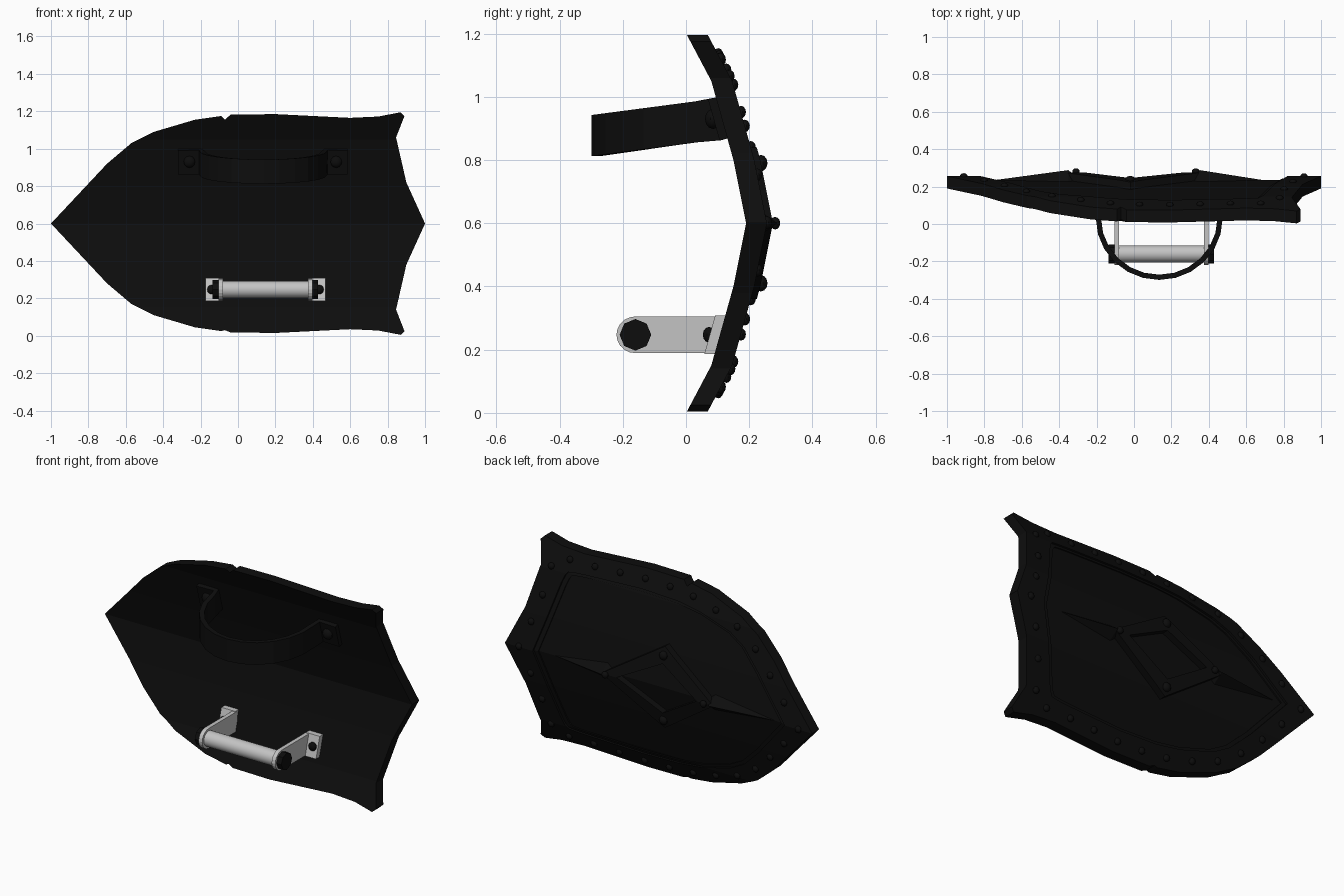
import bpy, bmesh, math
from mathutils import Vector, Matrix

if "Cube" in bpy.data.objects:
    bpy.data.objects.remove(bpy.data.objects["Cube"])


def material(name, v):
    m = bpy.data.materials.new(name)
    m.diffuse_color = (v, v, v, 1)
    m.use_nodes = True
    m.node_tree.nodes["Principled BSDF"].inputs["Base Color"].default_value = m.diffuse_color
    return m


BLACK = material("blackened_iron", 0.004)
STEEL = material("pale_steel", 0.55)
CURVE = [(0, .19), (.2, .15), (.45, .08), (.62, -.01)]  # depth against distance from spine


def depth(z):
    d = abs(z - .6)
    for (a, ya), (b, yb) in zip(CURVE, CURVE[1:]):
        if d <= b:
            return ya + (yb - ya) * (d - a) / (b - a)
    return CURVE[-1][1]


def finish(bm, name, mat, smooth=False):
    bmesh.ops.recalc_face_normals(bm, faces=bm.faces[:])
    me = bpy.data.meshes.new(name)
    bm.to_mesh(me)
    bm.free()
    me.materials.append(mat)
    ob = bpy.data.objects.new(name, me)
    bpy.context.collection.objects.link(ob)
    if smooth:
        bpy.ops.object.select_all(action='DESELECT')
        ob.select_set(True)
        bpy.context.view_layer.objects.active = ob
        bpy.ops.object.shade_smooth_by_angle(angle=math.radians(40))
    return ob


def bent_plate(name, polys, low, high, mat=BLACK):
    """Flat x-z polygons, folded along the shield's curve and thickened."""
    bm = bmesh.new()
    for p in polys:
        bm.faces.new([bm.verts.new((x, 0, z)) for x, z in p])
    bmesh.ops.remove_doubles(bm, verts=bm.verts[:], dist=.0005)
    for z in (.15, .4, .6, .8, 1.05):
        bmesh.ops.bisect_plane(bm, geom=bm.verts[:] + bm.edges[:] + bm.faces[:],
                               plane_co=(0, 0, z), plane_no=(0, 0, 1), dist=.0005)
    for v in bm.verts:
        v.co.y = depth(v.co.z) + low
    ext = bmesh.ops.extrude_face_region(bm, geom=bm.faces[:], use_keep_orig=True)
    for v in ext["geom"]:
        if isinstance(v, bmesh.types.BMVert):
            v.co.y += high - low
    return finish(bm, name, mat)


def mirrored(half):
    return half + [(x, 1.2 - z) for x, z in reversed(half[1:-1])]


# Shield outline and the matching inner edge of the rim
outer = [(-1, .6), (-.7, .92), (-.57, 1.03), (-.45, 1.09), (-.23, 1.155), (-.09, 1.175),
         (-.07, 1.17), (-.04, 1.182), (.2, 1.185), (.6, 1.165), (.75, 1.172), (.87, 1.195),
         (.89, 1.175), (.845, 1.06), (.9, .82), (1, .6)]
inner = [(-.82, .6), (-.62, .83), (-.5, .945), (-.4, 1.0), (-.2, 1.055), (-.09, 1.07),
         (-.07, 1.072), (-.04, 1.076), (.2, 1.083), (.55, 1.07), (.62, 1.066), (.67, 1.06),
         (.685, 1.04), (.7, 1.0), (.755, .8), (.82, .6)]
O, I = mirrored(outer), mirrored(inner)
O[6] = (-.07, 1.155)  # battle nick in one edge
n = len(O)
bent_plate("shield_body", [O], 0, .045)
bent_plate("raised_rim", [[O[i], O[(i + 1) % n], I[(i + 1) % n], I[i]] for i in range(n)], .04, .066)

# Thin bead just inside the rim
bead = [(.03 + (x - .03) * .965, .6 + (z - .6) * .965) for x, z in I]
bent_plate("rim_bead", [[I[i], I[(i + 1) % n], bead[(i + 1) % n], bead[i]] for i in range(n)], .04, .053)

# Diamond-shaped reinforcement with raised ribs
ring_out = [(-.37, .6), (-.02, .84), (.36, .6), (-.02, .36)]
ring_in = [(-.26, .6), (-.02, .745), (.26, .6), (-.02, .455)]
bent_plate("diamond_frame", [[ring_out[i], ring_out[(i + 1) % 4], ring_in[(i + 1) % 4], ring_in[i]]
                             for i in range(4)], .04, .085)

# Long tapering spikes running along the spine
for label, base, tip in (("left_spike", -.27, -.78), ("right_spike", .27, .72)):
    bm = bmesh.new()
    mid = base * 1.3
    pts = [(base, .22, .6), (mid, .205, .66), (tip, .23, .6), (mid, .205, .54), (mid, .288, .6)]
    v = [bm.verts.new(p) for p in pts]
    for i in range(4):
        bm.faces.new((v[i], v[(i + 1) % 4], v[4]))
    bm.faces.new(v[:4])
    finish(bm, label, BLACK)


def studs(name, spots, radius, offset, side=1):
    """Low domed rivets on the shield surface."""
    bm = bmesh.new()
    for x, z in spots:
        m = Matrix.Translation((x, depth(z) + offset, z)) @ Matrix.Diagonal((1, .8, 1, 1))
        bmesh.ops.create_uvsphere(bm, u_segments=10, v_segments=6, radius=radius, matrix=m)
    finish(bm, name, BLACK, True)


# Rivets evenly spaced around the middle of the rim
middle = [Vector(o).lerp(Vector(i), .5) for o, i in zip(O, I)]
lengths = [(middle[(i + 1) % n] - middle[i]).length for i in range(n)]
count = 30
spots = []
for k in range(count):
    t = k * sum(lengths) / count
    i = 0
    while i < n - 1 and t > lengths[i]:
        t -= lengths[i]
        i += 1
    spots.append(tuple(middle[i].lerp(middle[(i + 1) % n], t / lengths[i])))
studs("rim_rivets", spots, .02, .066)
studs("diamond_rivets", [(-.02, .79), (-.02, .41)], .026, .085)
studs("spike_rivets", [(-.31, .6), (.33, .6)], .02, .092)

# Arm strap: two feet on the shield joined by a half loop
path = [(-.32, None), (-.2, None)]
path += [(.135 - .325 * math.cos(math.pi * i / 12), .03 - .315 * math.sin(math.pi * i / 12))
         for i in range(13)]
path += [(.47, None), (.585, None)]
bm = bmesh.new()
rows = []
for x, y in path:
    zc = .93 if y is None else .93 + .137 * (y - .1)
    rows.append([bm.verts.new((x, depth(z) - .012 if y is None else y, z))
                 for z in (zc - .065, zc + .065)])
for a, b in zip(rows, rows[1:]):
    bm.faces.new((a[0], b[0], b[1], a[1]))
strap = finish(bm, "arm_strap", BLACK)
sol = strap.modifiers.new("thickness", 'SOLIDIFY')
sol.thickness = .028
sol.offset = 0
studs("strap_bolts", [(-.26, .93), (.525, .93)], .032, -.028)


def cylinder_x(name, x0, x1, y, z, r, sides, mat, smooth=False):
    bm = bmesh.new()
    m = Matrix.Translation(((x0 + x1) / 2, y, z)) @ Matrix.Rotation(math.pi / 2, 4, 'Y')
    bmesh.ops.create_cone(bm, cap_ends=True, segments=sides, radius1=r, radius2=r,
                          depth=x1 - x0, matrix=m)
    return finish(bm, name, mat, smooth)


# Hand grip with bracket arms, feet and bolts
GY, GZ = -.16, .247
cylinder_x("grip_bar", -.085, .38, GY, GZ, .045, 20, STEEL, True)
for label, s in (("left", -1), ("right", 1)):
    def px(d):
        return .147 + s * d
    # arm: straight sides ending in a round nose
    prof = [(.12, GZ - .058)] + [(GY - .06 * math.sin(a), GZ - .058 * math.cos(a))
                                 for a in [math.pi * i / 10 for i in range(11)]] + [(.1, GZ + .058)]
    bm = bmesh.new()
    f = bm.faces.new([bm.verts.new((px(.226), y, z)) for y, z in prof])
    ext = bmesh.ops.extrude_face_region(bm, geom=[f], use_keep_orig=True)
    for e in ext["geom"]:
        if isinstance(e, bmesh.types.BMVert):
            e.co.x += s * .024
    finish(bm, label + "_bracket_arm", STEEL)
    a, b = px(.23), px(.32)
    bent_plate(label + "_bracket_foot", [[(a, .187), (b, .187), (b, .308), (a, .308)]],
               -.032, .005, STEEL)
    cylinder_x(label + "_grip_bolt", *sorted((px(.245), px(.282))), GY, GZ, .05, 8, BLACK)
    studs(label + "_foot_bolt", [(px(.288), GZ)], .025, -.034)
